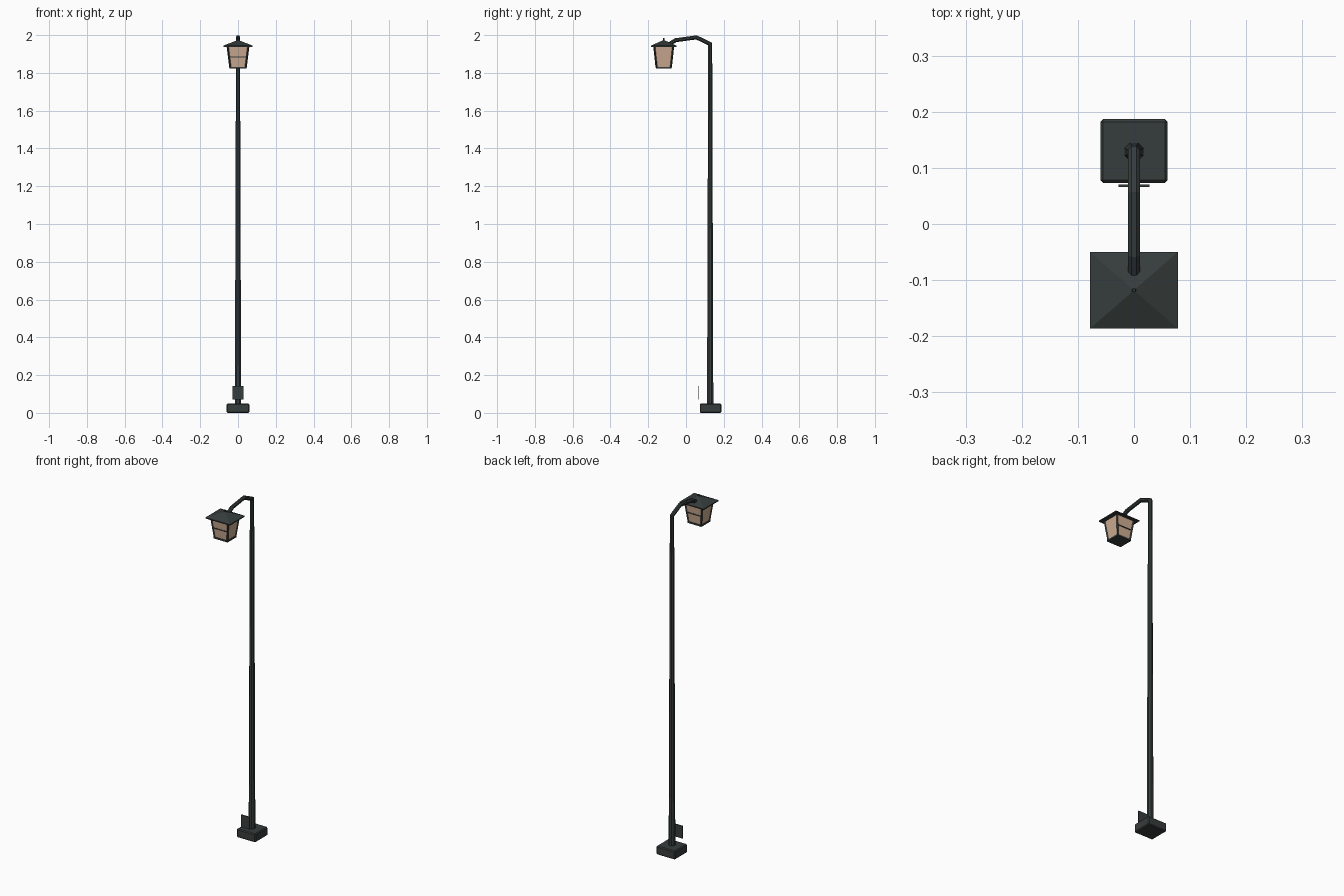
import bpy, bmesh, math
from mathutils import Vector

if "Cube" in bpy.data.objects:
    bpy.data.objects.remove(bpy.data.objects["Cube"])


def material(name, rgb):
    m = bpy.data.materials.new(name)
    m.diffuse_color = (*rgb, 1)
    m.use_nodes = True
    m.node_tree.nodes["Principled BSDF"].inputs["Base Color"].default_value = m.diffuse_color
    return m


IRON = material("dark_iron", (0.037, 0.046, 0.045))
GLASS = material("warm_glass", (0.62, 0.42, 0.29))


def finish(name, bm, mat):
    bmesh.ops.recalc_face_normals(bm, faces=bm.faces)
    me = bpy.data.meshes.new(name)
    bm.to_mesh(me)
    bm.free()
    me.materials.append(mat)
    ob = bpy.data.objects.new(name, me)
    bpy.context.collection.objects.link(ob)
    return ob


def loft(name, rings, mat):
    """Skin a list of point rings and cap both ends."""
    bm = bmesh.new()
    vs = [[bm.verts.new(p) for p in r] for r in rings]
    n = len(rings[0])
    for a, b in zip(vs, vs[1:]):
        for i in range(n):
            j = (i + 1) % n
            bm.faces.new((a[i], a[j], b[j], b[i]))
    bm.faces.new(vs[0])
    bm.faces.new(vs[-1])
    return finish(name, bm, mat)


def rect(hx, hy, z, cy):
    return [(sx * hx, cy + sy * hy, z) for sx, sy in ((-1, -1), (1, -1), (1, 1), (-1, 1))]


def tube(name, path, radii, sides, mat):
    """Sweep a polygon along a path in the YZ plane with mitred bends."""
    pts = [Vector((0, y, z)) for y, z in path]
    rings = []
    for i, p in enumerate(pts):
        d0 = (p - pts[max(i - 1, 0)]).normalized() if i else (pts[1] - p).normalized()
        d1 = (pts[i + 1] - p).normalized() if i < len(pts) - 1 else d0
        t = (d0 + d1).normalized()
        nrm = Vector((1, 0, 0)).cross(t) / max(t.dot(d0), 0.5)
        rings.append([])
        for k in range(sides):
            a = 2 * math.pi * (k + 0.5) / sides
            rings[-1].append(p + radii[i] * (Vector((math.cos(a), 0, 0)) + nrm * math.sin(a)))
    return loft(name, rings, mat)


def bar(name, p, q, w, mat):
    """Square bar between two points."""
    p, q = Vector(p), Vector(q)
    rot = (q - p).to_track_quat('Z', 'Y')
    corners = [rot @ Vector((sx * w, sy * w, 0)) for sx, sy in ((-1, -1), (1, -1), (1, 1), (-1, 1))]
    return loft(name, [[e + c for c in corners] for e in (p, q)], mat)


# foot block with softened edges
PY = 0.13
foot = loft("foot_block", [rect(0.06, 0.057, 0, PY), rect(0.06, 0.057, 0.05, PY)], IRON)
bev = foot.modifiers.new("bevel", 'BEVEL')
bev.width, bev.segments = 0.005, 1

# floating access plate in front of the pole
loft("access_plate", [rect(0.028, 0.002, 0.07, 0.068), rect(0.028, 0.002, 0.143, 0.068)], IRON)

# tapered pole bending over into the arm
tube("pole_and_arm",
     [(PY - 0.002, 0.045), (PY - 0.002, 1.953), (0.055, 1.988), (-0.055, 1.973), (-0.092, 1.95)],
     [0.018, 0.0115, 0.0115, 0.0115, 0.0115], 8, IRON)

# lantern
LY, Z0, Z1 = -0.118, 1.828, 1.94
BX, BY, TX, TY = 0.041, 0.038, 0.055, 0.050
loft("lantern_glass", [rect(BX, BY, Z0, LY), rect(TX, TY, Z1, LY)], GLASS)
loft("lantern_floor", [rect(BX + 0.004, BY + 0.004, 1.822, LY),
                       rect(BX + 0.004, BY + 0.004, 1.831, LY)], IRON)
for i, (p, q) in enumerate(zip(rect(BX, BY, Z0, LY), rect(TX, TY, Z1, LY))):
    bar(f"corner_post_{i}", p, q, 0.0037, IRON)

# cross bars on the front and back panes
t = (1.884 - Z0) / (Z1 - Z0)
mx, my = BX + t * (TX - BX), BY + t * (TY - BY)
for side, s in (("front", -1), ("back", 1)):
    bar(f"cross_bar_{side}", (-mx, LY + s * my, 1.884), (mx, LY + s * my, 1.884), 0.0027, IRON)

# roof with thin eaves, and a small finial
loft("lantern_roof", [rect(0.078, 0.068, 1.938, LY), rect(0.078, 0.068, 1.944, LY),
                      rect(0.001, 0.001, 1.974, LY)], IRON)
tube("roof_finial", [(LY, 1.968), (LY, 1.984)], [0.004, 0.003], 6, IRON)
